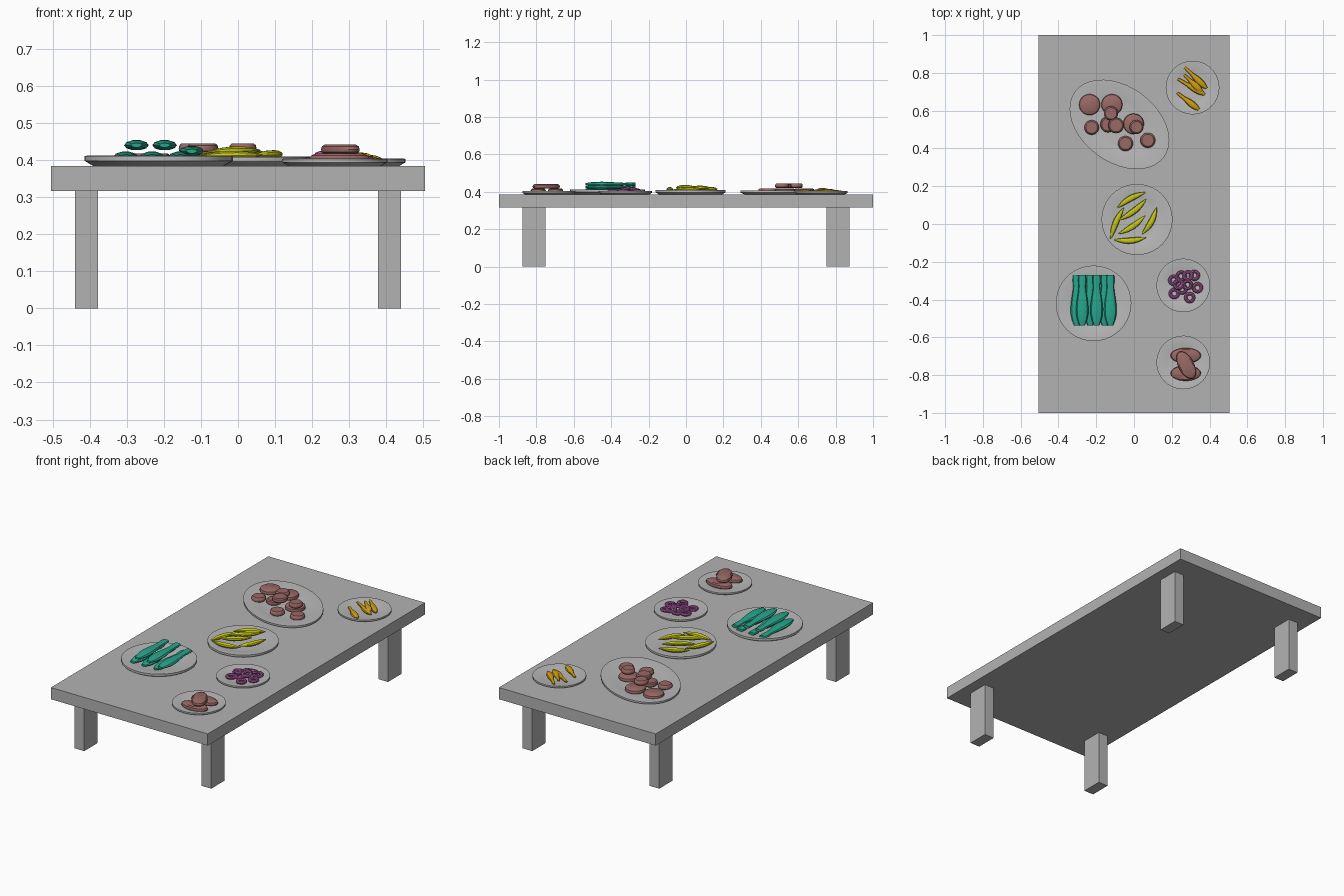
import bpy, bmesh, math
from mathutils import Vector, Matrix

if "Cube" in bpy.data.objects:
    bpy.data.objects.remove(bpy.data.objects["Cube"])


def material(name, r, g, b):
    m = bpy.data.materials.new(name)
    m.diffuse_color = (r, g, b, 1)
    m.use_nodes = True
    m.node_tree.nodes["Principled BSDF"].inputs["Base Color"].default_value = m.diffuse_color
    return m


WOOD = material("table grey", 0.45, 0.45, 0.45)
CHINA = material("plate grey", 0.48, 0.48, 0.48)
BROWN = material("meat brown", 0.32, 0.14, 0.13)
ORANGE = material("carrot orange", 0.62, 0.34, 0.006)
YELLOW = material("bean yellow", 0.56, 0.56, 0.01)
TEAL = material("marrow teal", 0.02, 0.38, 0.26)
PURPLE = material("onion purple", 0.38, 0.10, 0.32)


def finish(name, bm, mat, smooth=True):
    bmesh.ops.recalc_face_normals(bm, faces=bm.faces[:])
    me = bpy.data.meshes.new(name)
    bm.to_mesh(me)
    bm.free()
    me.materials.append(mat)
    ob = bpy.data.objects.new(name, me)
    bpy.context.collection.objects.link(ob)
    if smooth:
        bpy.ops.object.select_all(action='DESELECT')
        ob.select_set(True)
        bpy.context.view_layer.objects.active = ob
        bpy.ops.object.shade_smooth_by_angle(angle=math.radians(35))
    return ob


def box(name, centre, size, mat):
    bm = bmesh.new()
    bmesh.ops.create_cube(bm, size=1, matrix=Matrix.Translation(centre) @ Matrix.Diagonal((*size, 1)))
    return finish(name, bm, mat, False)


def skin(bm, rings, closed=False):
    """Join rings of points with quads; cap the ends unless the loop is closed."""
    vs = [[bm.verts.new(p) for p in ring] for ring in rings]
    n = len(vs[0])
    for i in range(len(vs) if closed else len(vs) - 1):
        a, b = vs[i], vs[(i + 1) % len(vs)]
        for j in range(n):
            k = (j + 1) % n
            bm.faces.new((a[j], a[k], b[k], b[j]))
    if not closed:
        bm.faces.new(vs[0])
        bm.faces.new(vs[-1])


def lathe(name, profile, centre, scale, mat, turn=0, sides=32):
    """Spin an (r, z) profile, then stretch, turn and place it."""
    bm = bmesh.new()
    m = Matrix.Translation(centre) @ Matrix.Rotation(math.radians(turn), 4, 'Z') @ Matrix.Diagonal((*scale, 1))
    angles = [2 * math.pi * j / sides for j in range(sides)]
    skin(bm, [[m @ Vector((r * math.cos(a), r * math.sin(a), z)) for a in angles] for r, z in profile])
    return finish(name, bm, mat)


def pod(name, start, end, radii, mat, flat=1.0, bend=0.0, sides=10):
    """Tapered body from start to end, flattened in z and bent sideways."""
    bm = bmesh.new()
    a, b = Vector(start), Vector(end)
    side = (b - a).cross(Vector((0, 0, 1))).normalized()
    rings = []
    for i, r in enumerate(radii):
        t = i / (len(radii) - 1)
        c = a.lerp(b, t) + side * bend * math.sin(math.pi * t)
        rings.append([c + side * r * math.cos(u) + Vector((0, 0, r * flat * math.sin(u)))
                      for u in (2 * math.pi * j / sides for j in range(sides))])
    skin(bm, rings)
    return finish(name, bm, mat)


def ring(name, x, y, z, mat, major=0.021, minor=0.009, tilt=0):
    bm = bmesh.new()
    m = Matrix.Translation((x, y, z)) @ Matrix.Rotation(tilt, 4, 'X')
    rows = []
    for i in range(16):
        u = 2 * math.pi * i / 16
        rows.append([m @ Vector(((major + minor * math.cos(v)) * math.cos(u),
                                 (major + minor * math.cos(v)) * math.sin(u), minor * math.sin(v)))
                     for v in (2 * math.pi * j / 8 for j in range(8))])
    skin(bm, rows, True)
    return finish(name, bm, mat)


# Table
TOP = 0.384
box("table_top", (0, 0, 0.35), (1.01, 2, 0.068), WOOD)
for sx, xn in ((-1, "left"), (1, "right")):
    for sy, yn in ((-1, "front"), (1, "back")):
        box(f"{yn}_{xn}_leg", (sx * 0.409, sy * 0.813, 0.158), (0.062, 0.123, 0.316), WOOD)

# Plates
DISH = [(0.01, 0), (0.88, 0), (1, 0.07), (1, 0.135), (0.96, 0.14), (0.62, 0.06), (0.5, 0.05), (0.01, 0.05)]
for name, x, y, rx, ry, h, turn in (
        ("patty_platter", -0.077, 0.527, 0.293, 0.2, 0.16, -36.5),
        ("carrot_plate", 0.31, 0.722, 0.142, 0.142, 0.142, 0),
        ("bean_plate", 0.016, 0.024, 0.188, 0.188, 0.18, 0),
        ("marrow_plate", -0.214, -0.42, 0.2, 0.2, 0.2, 0),
        ("onion_plate", 0.261, -0.325, 0.142, 0.142, 0.142, 0),
        ("cutlet_plate", 0.261, -0.733, 0.142, 0.142, 0.142, 0)):
    lathe(name, DISH, (x, y, TOP), (rx, ry, h), CHINA, turn, 40)

# Round patties, some stacked
PATTY = [(0.01, 0), (0.82, 0), (0.97, 0.2), (1, 0.5), (0.95, 0.8), (0.8, 1), (0.01, 1)]
for i, (x, y, r, z) in enumerate((
        (-0.235, 0.632, 0.056, 0.392), (-0.117, 0.632, 0.056, 0.392), (-0.122, 0.586, 0.038, 0.419),
        (-0.224, 0.511, 0.039, 0.392), (-0.137, 0.527, 0.042, 0.392), (-0.095, 0.522, 0.042, 0.419),
        (-0.002, 0.53, 0.055, 0.392), (0.013, 0.513, 0.037, 0.419),
        (-0.045, 0.426, 0.04, 0.392), (0.073, 0.443, 0.04, 0.392))):
    lathe(f"patty_{i + 1}", PATTY, (x, y, z), (r, r, 0.026), BROWN, 0, 20)

# Oval cutlets, one lying across two
for i, (x, y, z, rx, ry, turn) in enumerate((
        (0.274, -0.697, 0.391, 0.081, 0.041, 0), (0.274, -0.79, 0.391, 0.081, 0.041, 0),
        (0.276, -0.747, 0.416, 0.08, 0.042, -62))):
    lathe(f"cutlet_{i + 1}", PATTY, (x, y, z), (rx, ry, 0.026), BROWN, turn, 20)

# Carrots, narrow end to the back left
CARROT = (0.006, 0.009, 0.009, 0.013, 0.017, 0.018, 0.015, 0.006)
for i, (a, b, c, d) in enumerate(((0.268, 0.83, 0.385, 0.718), (0.232, 0.768, 0.375, 0.685),
                                  (0.228, 0.695, 0.345, 0.605), (0.265, 0.79, 0.36, 0.70))):
    z = 0.402 if i < 3 else 0.408
    pod(f"carrot_{i + 1}", (a, b, z), (c, d, z), CARROT, ORANGE, 0.7)

# Bean pods
BEAN = (0.002, 0.009, 0.014, 0.016, 0.016, 0.014, 0.009, 0.002)
for i, (a, b, c, d, z, bend) in enumerate((
        (-0.087, 0.087, 0.06, 0.167, 0.41, -0.01), (-0.08, 0.02, 0.066, 0.132, 0.418, 0.01),
        (-0.124, -0.08, -0.055, 0.087, 0.408, -0.008), (-0.082, -0.052, 0.06, 0.045, 0.422, 0.01),
        (0.042, -0.055, 0.119, 0.087, 0.412, 0.012), (-0.106, -0.083, 0.066, -0.07, 0.41, 0.012))):
    pod(f"bean_{i + 1}", (a, b, z), (c, d, z + 0.004), BEAN, YELLOW, 0.8, bend)

# Marrows: thick at the front, necked and flared at the back, in two layers
MARROW = (0.014, 0.026, 0.032, 0.033, 0.031, 0.027, 0.022, 0.019, 0.022, 0.02)
for i, (x, z) in enumerate(((-0.303, 0.409), (-0.232, 0.409), (-0.155, 0.409),
                            (-0.274, 0.44), (-0.198, 0.44), (-0.125, 0.424))):
    pod(f"marrow_{i + 1}", (x, -0.538, z), (x, -0.27, z), MARROW, TEAL, 0.43)

# Onion rings
for i, (x, y, z, tilt) in enumerate((
        (0.21, -0.298, 0.4, 0), (0.25, -0.276, 0.402, 0.1), (0.286, -0.274, 0.412, -0.2),
        (0.32, -0.272, 0.402, 0.1), (0.213, -0.368, 0.4, 0), (0.254, -0.345, 0.405, 0.2),
        (0.283, -0.322, 0.415, 0.3), (0.336, -0.337, 0.402, 0), (0.295, -0.39, 0.402, 0),
        (0.235, -0.32, 0.412, -0.2))):
    ring(f"onion_ring_{i + 1}", x, y, z, PURPLE, tilt=tilt)
